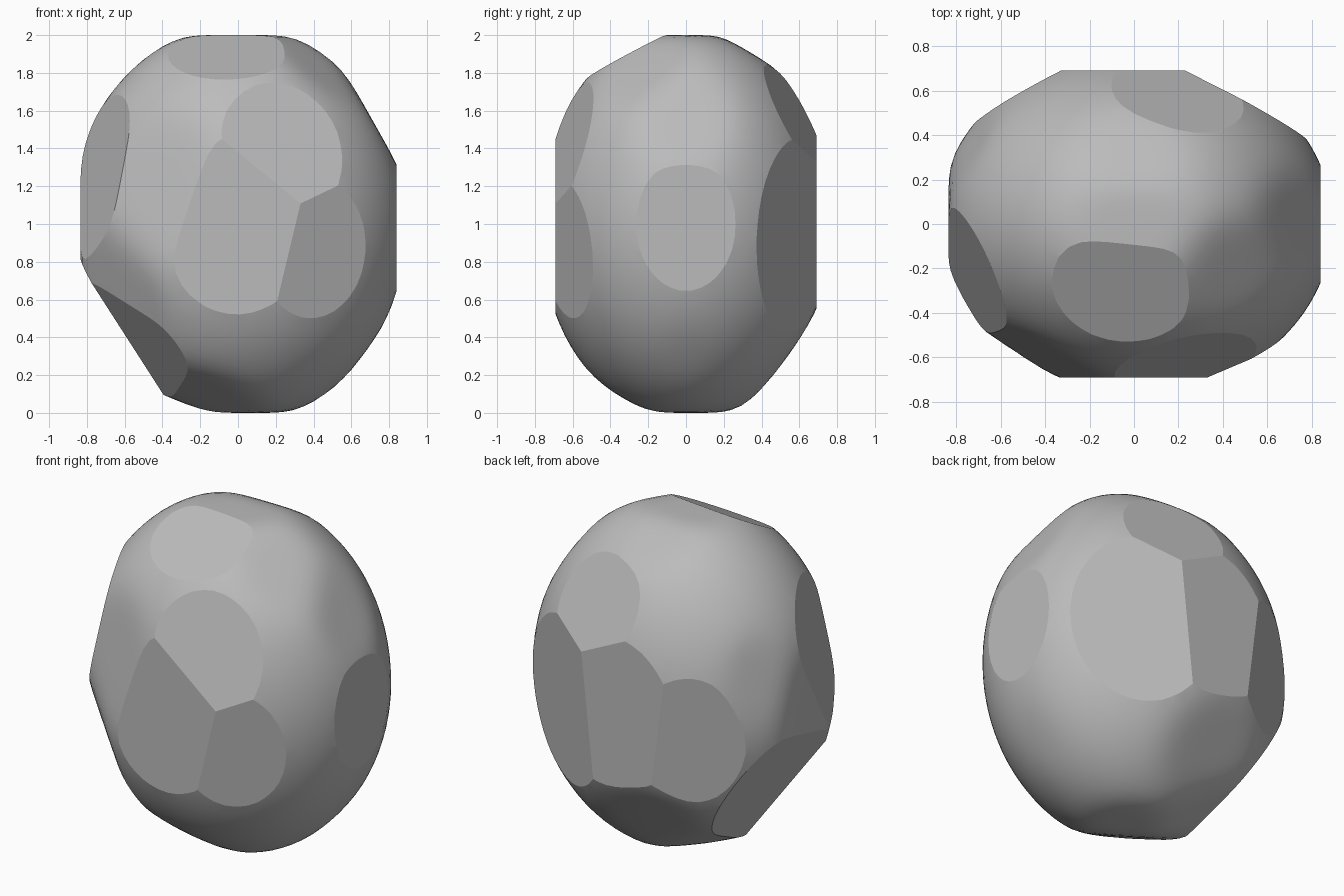
import bpy, bmesh, math
from mathutils import Vector

if "Cube" in bpy.data.objects:
    bpy.data.objects.remove(bpy.data.objects["Cube"])

CENTRE = Vector((0, 0, 1))
RADII = Vector((0.9, 0.78, 1.06))

# Softly worn sides: direction and distance from the centre
WORN = [
    ((-0.44, -0.88, 0.15), 0.74), ((-0.82, 0.5, 0.2), 0.845),
    ((-0.15, 0.8, -0.58), 0.82), ((-0.4, 0.35, -0.85), 0.935),
    ((-0.25, -0.4, -0.88), 0.93), ((-0.7, -0.65, -0.3), 0.805),
    ((0.55, -0.35, 0.75), 0.93), ((0.87, 0, 0.49), 0.89),
    ((0.81, 0, -0.59), 0.945), ((0, 0.51, 0.86), 0.955),
    ((-1, 0, 0), 0.835), ((0, 0, 1), 1.0), ((0, 0, -1), 1.0),
]

# Crisp chipped flats
CHIPPED = [
    ((0, -1, 0), 0.69), ((0, 1, 0), 0.69), ((1, 0, 0), 0.84),
    ((-0.05, -0.47, 0.88), 0.925), ((-0.69, -0.4, -0.6), 0.825),
    ((-0.85, 0.12, -0.5), 0.79), ((0.48, -1, -0.115), 0.75),
    ((0.25, -0.93, 0.305), 0.75), ((-0.9, -0.37, 0.2), 0.79),
    ((0.47, 0.88, -0.05), 0.70), ((0.22, 0.86, 0.46), 0.795),
    ((-0.48, 0.87, -0.06), 0.745),
]

# Rounded body, pressed in along the worn sides
bm = bmesh.new()
bmesh.ops.create_icosphere(bm, subdivisions=5, radius=1)
for v in bm.verts:
    v.co = v.co * RADII
    for direction, distance in WORN:
        reach = v.co.dot(Vector(direction).normalized())
        if reach > distance:
            v.co *= distance / reach
for _ in range(5):
    bmesh.ops.smooth_vert(bm, verts=bm.verts, factor=0.5,
                          use_axis_x=True, use_axis_y=True, use_axis_z=True)
for f in bm.faces:
    f.smooth = True

# Slice off each chip and close it with a flat face
for direction, distance in CHIPPED:
    normal = Vector(direction).normalized()
    cut = bmesh.ops.bisect_plane(
        bm, geom=bm.verts[:] + bm.edges[:] + bm.faces[:], dist=0.0001,
        plane_co=normal * distance, plane_no=normal, clear_outer=True)
    rim = [e for e in cut["geom_cut"] if isinstance(e, bmesh.types.BMEdge)]
    filled = bmesh.ops.holes_fill(bm, edges=rim, sides=0)
    for f in filled["faces"]:
        f.smooth = False
bmesh.ops.recalc_face_normals(bm, faces=bm.faces)

# Rest the stone on the ground
bmesh.ops.translate(bm, verts=bm.verts, vec=CENTRE)

mesh = bpy.data.meshes.new("boulder")
bm.to_mesh(mesh)
bm.free()
boulder = bpy.data.objects.new("boulder", mesh)
bpy.context.collection.objects.link(boulder)

# Plain stone colour
stone = bpy.data.materials.new("stone grey")
stone.use_nodes = True
grey = (0.5, 0.5, 0.5, 1)
stone.diffuse_color = grey
stone.node_tree.nodes["Principled BSDF"].inputs["Base Color"].default_value = grey
mesh.materials.append(stone)
